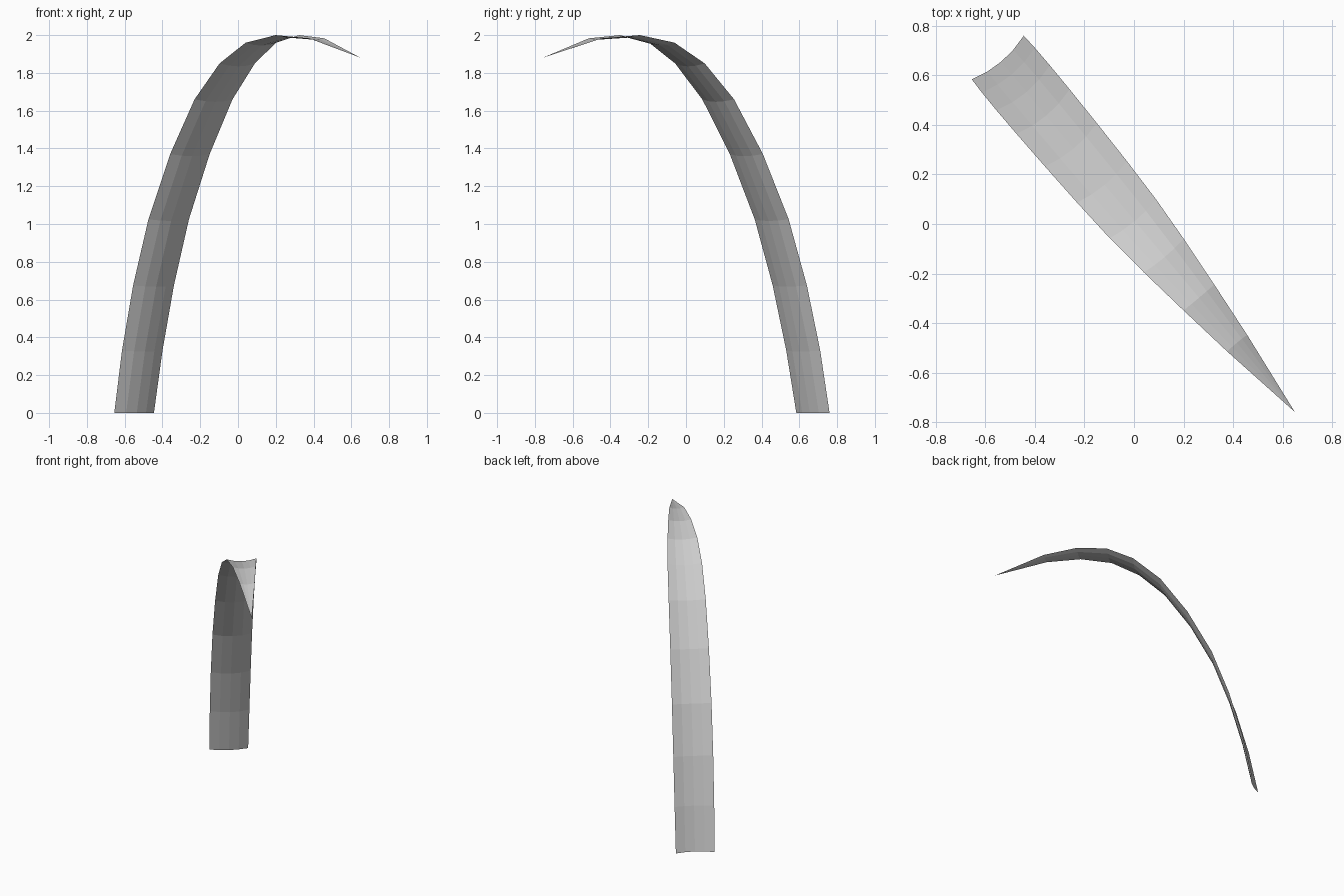
import bpy, bmesh
from mathutils import Vector

if "Cube" in bpy.data.objects:
    bpy.data.objects.remove(bpy.data.objects["Cube"])

# Spine rows: distance along the ground axis, height, width
ROWS = [(0, 0, .274), (.067, .33, .28), (.16, .675, .282), (.285, 1.025, .28),
        (.46, 1.37, .273), (.655, 1.66, .262), (.85, 1.85, .244),
        (1.045, 1.96, .21), (1.265, 2.0, .162), (1.505, 1.983, .105),
        (1.868, 1.88, 0)]
# Shallow channel section: position across, dip towards the inside of the bend
SECTION = [(-.5, 0), (-.25, .06), (0, .08), (.25, .06), (.5, 0)]

START = Vector((-.55, .672, 0))
ALONG = Vector((.642, -.766, 0))
ACROSS = Vector((.766, .642, 0))
UP = Vector((0, 0, 1))

# Curved grass blade, an open sheet tapering to a point
bm = bmesh.new()
rings = []
for i, (s, z, w) in enumerate(ROWS):
    a, b = ROWS[max(i - 1, 0)], ROWS[min(i + 1, len(ROWS) - 1)]
    inward = (ALONG * (b[1] - a[1]) - UP * (b[0] - a[0])).normalized()
    if i == 0:
        inward = ALONG
    centre = START + ALONG * s + UP * z
    section = SECTION if w else [(0, 0)]
    rings.append([bm.verts.new(centre + ACROSS * (t * w) + inward * (d * w))
                  for t, d in section])

for lower, upper in zip(rings, rings[1:]):
    for j in range(len(SECTION) - 1):
        if len(upper) == 1:
            bm.faces.new((lower[j + 1], lower[j], upper[0]))
        else:
            bm.faces.new((lower[j + 1], lower[j], upper[j], upper[j + 1]))

mesh = bpy.data.meshes.new("grass_blade")
bm.to_mesh(mesh)
bm.free()
bpy.context.collection.objects.link(bpy.data.objects.new("grass_blade", mesh))
